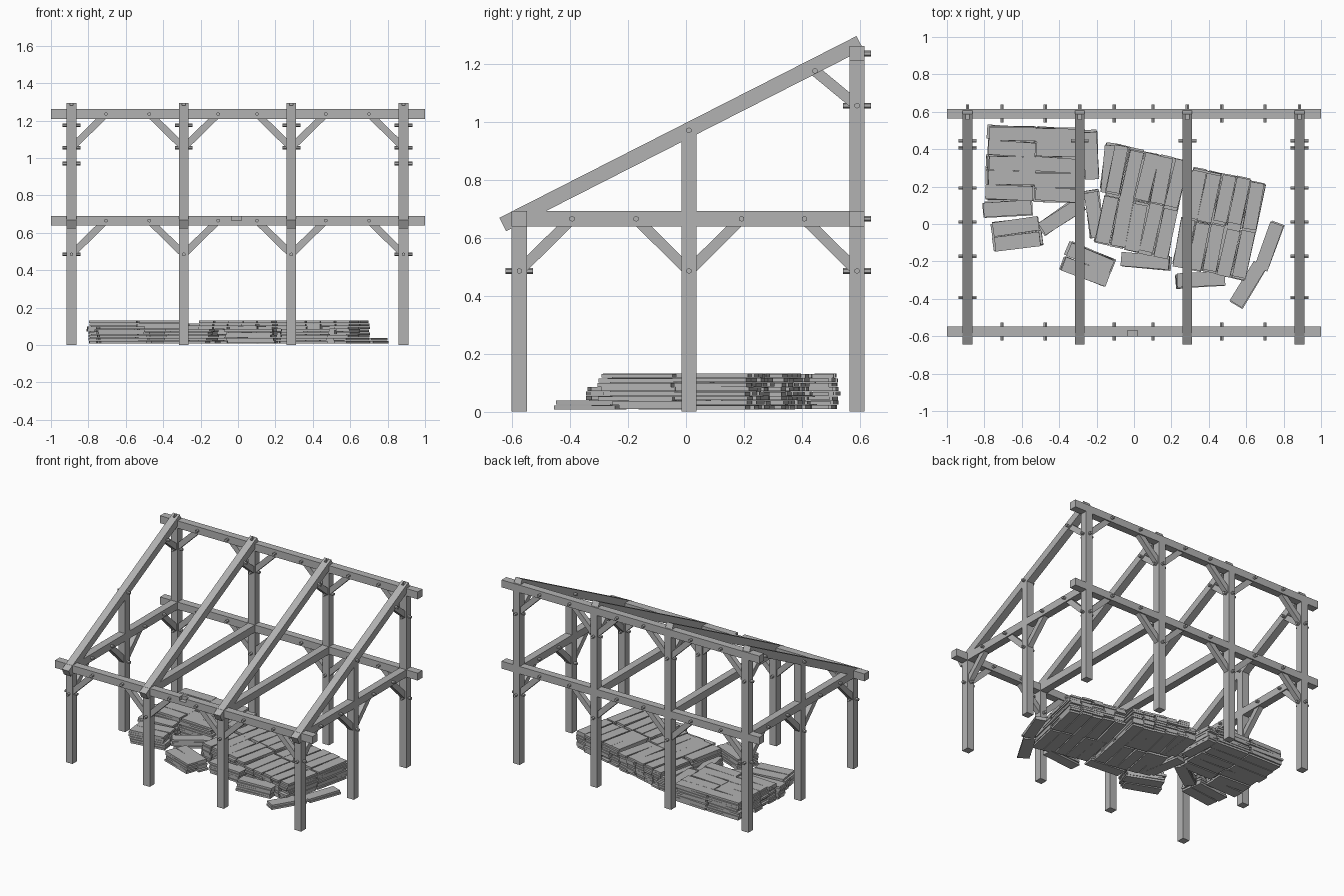
import bpy, bmesh, random
from math import radians
from mathutils import Matrix, Vector

random.seed(4)
cube = bpy.data.objects.get("Cube")
if cube:
    bpy.data.objects.remove(cube)

wood = bpy.data.materials.new("grey_wood")
wood.use_nodes = True
wood.diffuse_color = (0.45, 0.45, 0.45, 1)
wood.node_tree.nodes["Principled BSDF"].inputs["Base Color"].default_value = (0.45, 0.45, 0.45, 1)

X, Y = Vector((1, 0, 0)), Vector((0, 1, 0))
T = 0.052                          # timber thickness
BENTS = (-0.89, -0.29, 0.285, 0.885)
FRONT, MID, BACK = -0.575, 0.01, 0.59
GIRT, TOP = 0.665, 1.235           # centre heights of the long beams


def finish(name, bm):
    mesh = bpy.data.meshes.new(name)
    bm.to_mesh(mesh)
    bm.free()
    mesh.materials.append(wood)
    obj = bpy.data.objects.new(name, mesh)
    bpy.context.collection.objects.link(obj)
    return obj


def add_box(bm, centre, size, rot=Matrix()):
    m = Matrix.Translation(centre) @ rot @ Matrix.Diagonal((*size, 1))
    bmesh.ops.create_cube(bm, size=1, matrix=m)


def beam(name, a, b, side, width=T, depth=T):
    """Square timber from a to b; side is the direction of its width."""
    a, b = Vector(a), Vector(b)
    d = (b - a).normalized()
    rot = Matrix((d, side, d.cross(side))).transposed().to_4x4()
    bm = bmesh.new()
    add_box(bm, (a + b) / 2, ((b - a).length, width, depth), rot)
    return finish(name, bm)


def peg(centre, axis):
    bm = bmesh.new()
    m = Matrix.Translation(centre) @ axis.to_track_quat('Z', 'Y').to_matrix().to_4x4()
    bmesh.ops.create_cone(bm, cap_ends=True, segments=6, radius1=0.01, radius2=0.01,
                          depth=0.096, matrix=m)
    finish("peg", bm)


def brace(a, b, axis):
    beam("brace", a, b, axis, 0.035, 0.037)
    peg(a, axis)
    peg(b, axis)


def notch(obj, centre, size):
    bm = bmesh.new()
    add_box(bm, centre, size)
    cutter = finish(obj.name + "_cutter", bm)
    cutter.hide_render = cutter.hide_viewport = True
    mod = obj.modifiers.new("notch", 'BOOLEAN')
    mod.operation, mod.object, mod.solver = 'DIFFERENCE', cutter, 'EXACT'


# Cross frames: posts, ties, rafters
for i, x in enumerate(BENTS):
    beam("front_post", (x, FRONT, 0), (x, FRONT, 0.69), X)
    beam("back_post", (x, BACK, 0), (x, BACK, 1.26), X)
    beam("tie_beam", (x, -0.6, GIRT), (x, 0.615, GIRT), X)
    rafter = beam("rafter", (x, -0.632, 0.645), (x, 0.6, 1.272), X)
    notch(rafter, (x, 0.572, 1.28), (0.018, 0.026, 0.03))
    brace((x, 0.445, 1.175), (x, BACK, 1.055), X)
    if i in (0, 3):                # end frames carry a middle post and braces
        beam("middle_post", (x, MID, 0), (x, MID, 0.98), X)
        peg((x, MID, 0.97), X)
        for y, s in ((FRONT, 1), (MID, -1), (MID, 1), (BACK, -1)):
            brace((x, y, 0.485), (x, y + s * 0.182, GIRT), X)

# Long beams
front_girt = beam("front_girt", (-1, FRONT, GIRT), (1, FRONT, GIRT), Y)
notch(front_girt, (-0.008, -0.59, 0.69), (0.054, 0.04, 0.05))
beam("back_girt", (-1, BACK, GIRT), (1, BACK, GIRT), Y)
beam("back_top_plate", (-1, BACK, TOP), (1, BACK, TOP), Y)

# Braces under the long beams
for y, z in ((FRONT, GIRT), (BACK, GIRT), (BACK, TOP)):
    for i, x in enumerate(BENTS):
        for s in (-1, 1):
            if (i == 0 and s < 0) or (i == 3 and s > 0):
                continue
            brace((x, y, z - 0.18), (x + s * 0.184, y, z), Y)


# Plank stacks
def stack(name, x, y, angle, columns, rows, layers, length=0.25, width=0.078):
    """Planks run along local x: columns end to end, rows side by side."""
    bm = bmesh.new()
    place = Matrix.Translation((x, y, 0)) @ Matrix.Rotation(radians(angle), 4, 'Z')
    for k in range(layers):
        for c in range(columns):
            for r in range(rows):
                px = (c - (columns - 1) / 2) * (length + 0.006) + random.uniform(-0.01, 0.01)
                py = (r - (rows - 1) / 2) * (width + 0.002) + random.uniform(-0.004, 0.004)
                pz = 0.0155 + k * 0.0155 + random.uniform(-0.001, 0.001)
                turn = place @ Matrix.Translation((px, py, pz))
                turn = turn @ Matrix.Rotation(radians(random.uniform(-2, 2)), 4, 'Z')
                size = (length * random.uniform(0.95, 1.03), width * random.uniform(0.92, 1), 0.0135)
                bmesh.ops.create_cube(bm, size=1, matrix=turn @ Matrix.Diagonal((*size, 1)))
    finish(name, bm)


stack("left_stack", -0.53, 0.32, -2, 2, 5, 8)
stack("middle_stack", 0.04, 0.12, 78, 2, 5, 8, 0.26)
stack("right_stack", 0.455, 0.0, 78, 2, 5, 8, 0.26)

# Loose piles: x, y, angle, rows, layers
PILES = (
    (-0.68, 0.08, 3, 1, 6), (-0.63, -0.055, 8, 2, 6), (-0.39, 0.04, 34, 1, 4),
    (-0.21, 0.05, 98, 1, 5), (-0.25, -0.215, -22, 2, 5), (0.065, -0.2, -4, 1, 5),
    (0.355, -0.3, 4, 1, 5), (0.605, -0.33, 58, 1, 2), (0.725, -0.115, 70, 1, 2),
    (-0.13, 0.3, 84, 1, 6), (-0.23, 0.37, 93, 1, 7),
)
for x, y, angle, rows, layers in PILES:
    stack("loose_planks", x, y, angle, 1, rows, layers)
